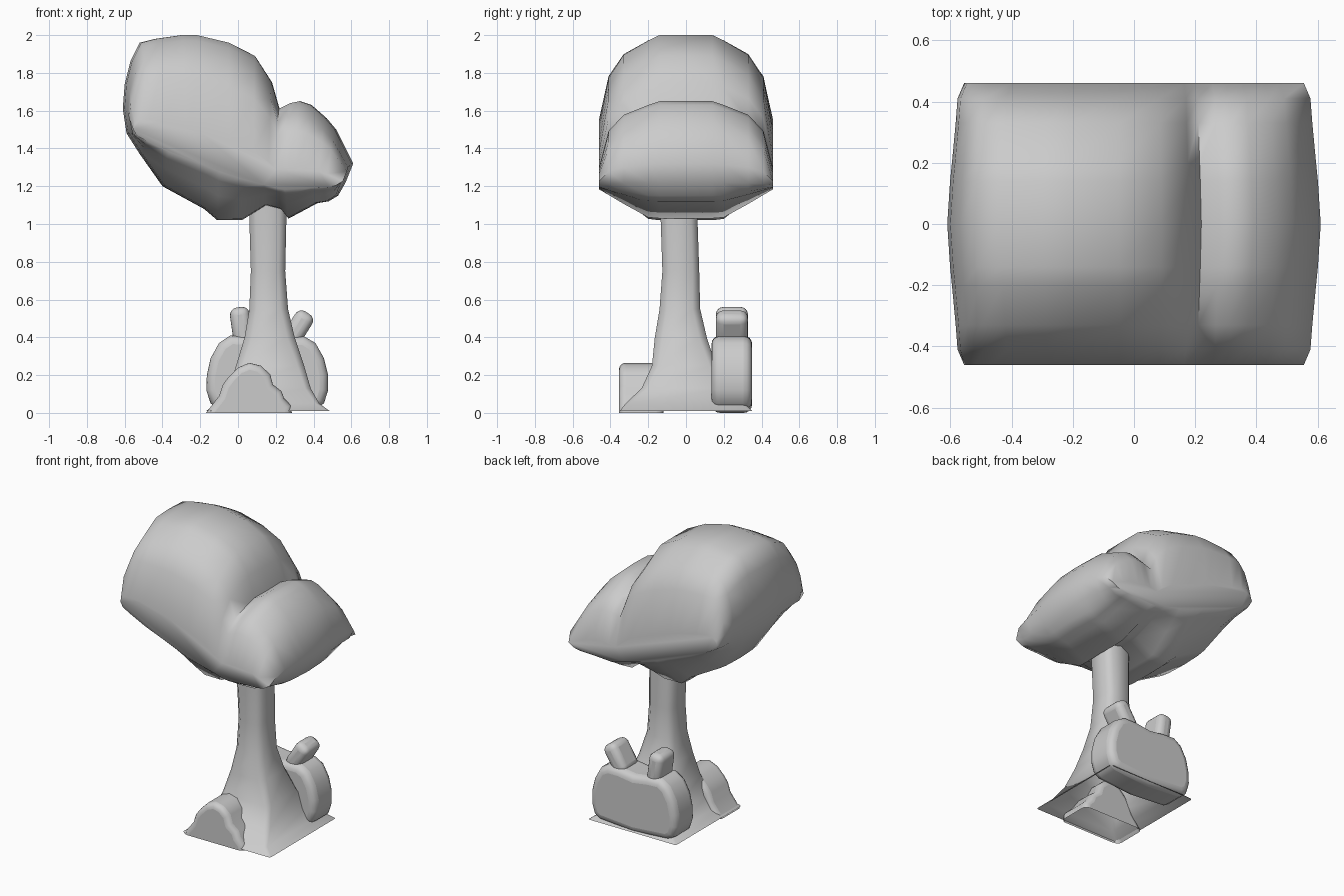
import bpy, bmesh, math
from mathutils import Matrix

cube = bpy.data.objects.get("Cube")
if cube:
    bpy.data.objects.remove(cube, do_unlink=True)

grey = bpy.data.materials.new("plain_grey")
grey.use_nodes = True
GREY = (0.6, 0.6, 0.6, 1)
grey.diffuse_color = GREY
grey.node_tree.nodes["Principled BSDF"].inputs["Base Color"].default_value = GREY


def finish(bm, name, angle, bevel=0.0, segments=4):
    """Turn a bmesh into a smooth-shaded object, with an optional bevel."""
    bmesh.ops.recalc_face_normals(bm, faces=bm.faces)
    mesh = bpy.data.meshes.new(name)
    bm.to_mesh(mesh)
    bm.free()
    mesh.materials.append(grey)
    obj = bpy.data.objects.new(name, mesh)
    bpy.context.collection.objects.link(obj)
    if bevel:
        mod = obj.modifiers.new("Round", 'BEVEL')
        mod.width, mod.segments = bevel, segments
        mod.limit_method, mod.angle_limit = 'ANGLE', math.radians(50)
    bpy.ops.object.select_all(action='DESELECT')
    obj.select_set(True)
    bpy.context.view_layer.objects.active = obj
    bpy.ops.object.shade_smooth_by_angle(angle=math.radians(angle))
    return obj


def loft(rings, cap_start=True, cap_end=True):
    """Skin a list of closed rings that share one point count."""
    bm = bmesh.new()
    loops = [[bm.verts.new(p) for p in ring] for ring in rings]
    for a, b in zip(loops, loops[1:]):
        for i in range(len(a)):
            j = (i + 1) % len(a)
            bm.faces.new((a[i], a[j], b[j], b[i]))
    if cap_start:
        bm.faces.new(loops[0])
    if cap_end:
        bm.faces.new(loops[-1])
    return bm


def slab(profile, y0, y1):
    """Extrude an x-z profile from y0 to y1."""
    return loft([[(x, y, z) for x, z in profile] for y in (y0, y1)])


# Canopy: two-lobed profile narrowing to a low side wall, each half its own way
canopy = [(-.52, 1.96), (-.44, 1.98), (-.3, 2), (-.22, 2), (-.05, 1.96), (.09, 1.89),
          (.18, 1.75), (.22, 1.61), (.28, 1.64), (.33, 1.65), (.39, 1.63), (.47, 1.56),
          (.52, 1.5), (.61, 1.32), (.57, 1.22), (.53, 1.15), (.48, 1.12), (.42, 1.11),
          (.27, 1.03), (.23, 1.08), (.15, 1.1), (.02, 1.02), (-.11, 1.02), (-.18, 1.08),
          (-.4, 1.2), (-.52, 1.37), (-.59, 1.48), (-.61, 1.61), (-.6, 1.74), (-.57, 1.86)]
# Half width, then scale along x, above the ridge and below it
half = [(.46, .91, .22, .1), (.41, .945, .65, .27), (.33, .955, .84, .55),
        (.2, .975, .955, .97), (.14, .985, 1, 1)]
sections = [(-s[0], *s[1:]) for s in half] + [(0, 1, 1, 1)] + half[::-1]
rings = []
for y, along, above, below in sections:
    ring = []
    for x, z in canopy:
        ridge = max(1.2, 1.27 - .33 * x)
        ring.append((x * along, y, ridge + (z - ridge) * (above if z > ridge else below)))
    rings.append(ring)
finish(loft(rings), "canopy", 80)

# Trunk: chamfered square rings flaring into a thin open skirt
levels = [(.01, -.17, .485, -.35, .35, .01), (.05, -.10, .43, -.32, .31, .02),
          (.13, -.05, .385, -.235, .24, .03), (.25, -.01, .35, -.18, .16, .035),
          (.4, .035, .3, -.165, .11, .04), (.55, .06, .265, -.14, .075, .04),
          (.75, .068, .25, -.125, .07, .035), (1.2, .055, .26, -.14, .055, .035)]
rings = []
for z, x0, x1, y0, y1, c in levels:
    rings.append([(x0 + c, y0, z), (x1 - c, y0, z), (x1, y0 + c, z), (x1, y1 - c, z),
                  (x1 - c, y1, z), (x0 + c, y1, z), (x0, y1 - c, z), (x0, y0 + c, z)])
finish(loft(rings, cap_start=False), "trunk", 60)

# Small hollow bush against the front of the trunk
bush = [(-.17, 0), (-.1, .09), (-.08, .15), (-.05, .19), (0, .24), (.06, .265), (.12, .25),
        (.17, .205), (.185, .15), (.23, .115), (.245, .075), (.28, .04), (.285, 0)]
bm = slab(bush, -.355, -.12)
bmesh.ops.delete(bm, geom=[f for f in bm.faces if f.calc_center_median().z < .005],
                 context='FACES_ONLY')
finish(bm, "bush", 60, .035)

# Round-cornered body behind the trunk
body = [(-.1, .02), (-.145, .05), (-.168, .12), (-.165, .2), (-.145, .29), (-.1, .37),
        (-.04, .41), (.05, .405), (.155, .39), (.26, .405), (.35, .405), (.41, .37),
        (.455, .29), (.477, .2), (.477, .12), (.455, .05), (.41, .02), (.155, .0)]
finish(slab(body, .135, .35), "body", 60, .045)

# Two ears leaning outwards
for name, x, z, lean in (("right_ear", .018, .46, -8), ("left_ear", .315, .445, 32)):
    bm = bmesh.new()
    bmesh.ops.create_cube(bm, size=1)
    bm.transform(Matrix.Translation((x, .243, z))
                 @ Matrix.Rotation(math.radians(lean), 4, 'Y')
                 @ Matrix.Diagonal((.105, .17, .2, 1)))
    finish(bm, name, 60, .04)
